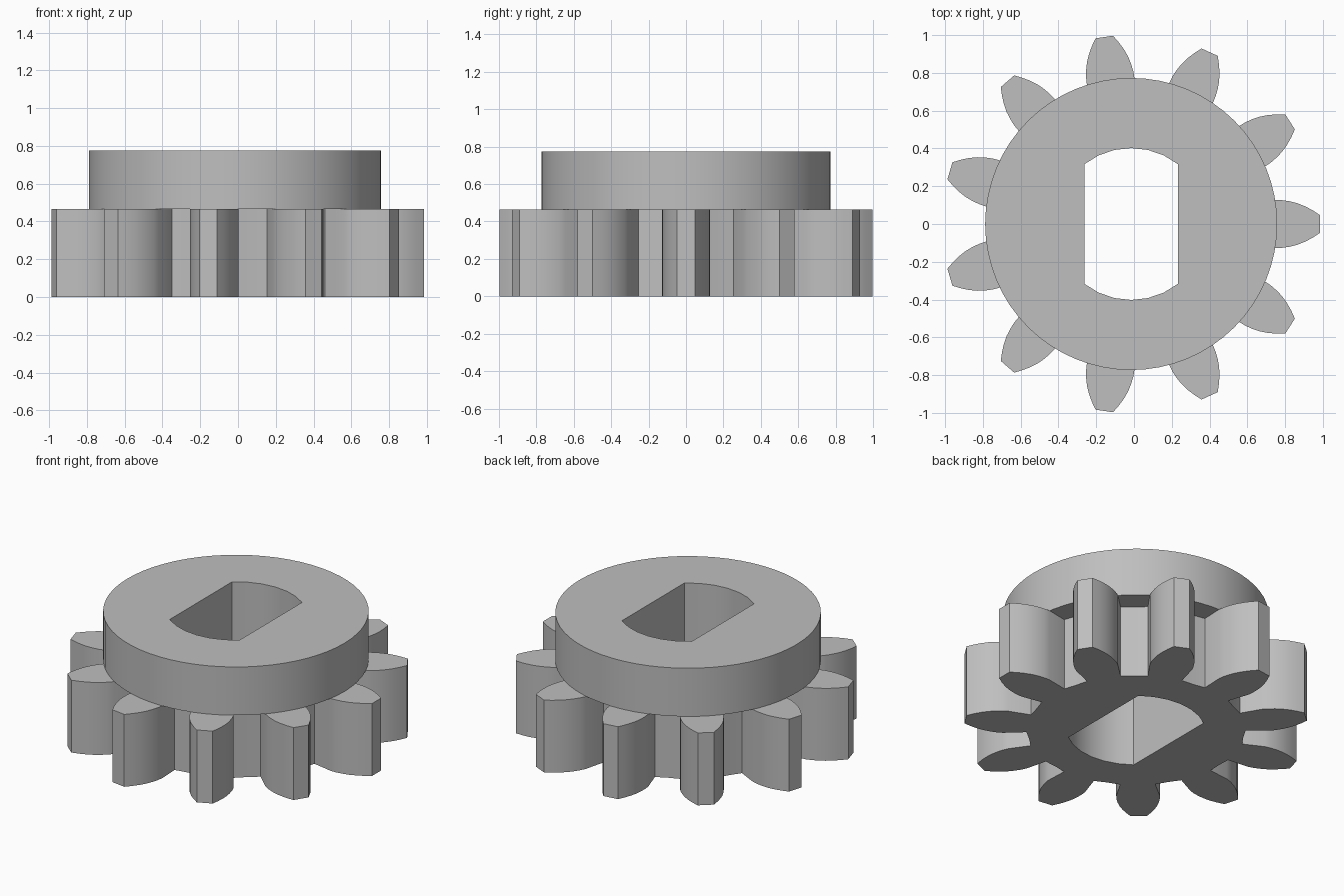
import bpy, bmesh
from math import sin, cos, acos, atan2, tau, radians
from mathutils import Matrix, Vector

cube = bpy.data.objects.get("Cube")
if cube:
    bpy.data.objects.remove(cube)

TEETH = 11
CENTRE_X = -0.015
GEAR_TOP, HUB_TOP = 0.465, 0.775
ROOT_R, HUB_R = 0.63, 0.773
HOLE_R, HOLE_HALF = 0.402, 0.248

grey = bpy.data.materials.new("plain grey")
grey.use_nodes = True
colour = (0.52, 0.52, 0.52, 1)
grey.diffuse_color = colour
grey.node_tree.nodes["Principled BSDF"].inputs["Base Color"].default_value = colour


def arc(radius, start, end, steps):
    return [Vector((radius * cos(a), radius * sin(a)))
            for a in (start + (end - start) * i / steps for i in range(steps + 1))]


def hole_outline():
    """Round hole with two flat sides."""
    corner = acos(HOLE_HALF / HOLE_R)
    half = arc(HOLE_R, corner, tau / 2 - corner, 6)
    return half + [-p for p in half]


def gear_outline():
    """Radial tooth roots, curved flanks and flat tips."""
    flank = [(ROOT_R, 0.102), (0.765, 0.127), (0.80, 0.126), (0.84, 0.12),
             (0.88, 0.11), (0.92, 0.094), (0.96, 0.073), (1.0, 0.047)]
    tooth = [Vector((x, -y)) for x, y in flank]
    tooth += [Vector((x, y)) for x, y in reversed(flank)]
    outline = []
    for i in range(TEETH):
        turn = Matrix.Rotation(tau * i / TEETH, 2)
        outline += [turn @ p for p in tooth]
        # middle of the gap between two teeth
        outline += arc(ROOT_R, tau * (i + 0.5) / TEETH, tau, 1)[:1]
    return outline


def plate(name, outer, inner, bottom, top):
    """Extrude an outline with a hole through it."""
    bm = bmesh.new()
    edges = []
    for loop in (outer, inner):
        verts = [bm.verts.new((p.x, p.y, bottom)) for p in loop]
        edges += [bm.edges.new((v, verts[i - 1])) for i, v in enumerate(verts)]
    bmesh.ops.triangle_fill(bm, edges=edges, use_beauty=True, normal=(0, 0, 1))
    result = bmesh.ops.extrude_face_region(bm, geom=bm.faces[:], use_keep_orig=True)
    raised = [g for g in result["geom"] if isinstance(g, bmesh.types.BMVert)]
    bmesh.ops.translate(bm, verts=raised, vec=(0, 0, top - bottom))
    bmesh.ops.recalc_face_normals(bm, faces=bm.faces[:])
    mesh = bpy.data.meshes.new(name)
    bm.to_mesh(mesh)
    bm.free()
    mesh.materials.append(grey)
    obj = bpy.data.objects.new(name, mesh)
    obj.location.x = CENTRE_X
    bpy.context.collection.objects.link(obj)
    bpy.ops.object.select_all(action="DESELECT")
    obj.select_set(True)
    bpy.context.view_layer.objects.active = obj
    bpy.ops.object.shade_smooth_by_angle(angle=radians(25))
    return obj


# Toothed wheel with a round collar on top, both pierced by the same hole
plate("toothed_wheel", gear_outline(), hole_outline(), 0, GEAR_TOP)
plate("collar", arc(HUB_R, 0, tau, 64)[:-1], hole_outline(), GEAR_TOP, HUB_TOP)
